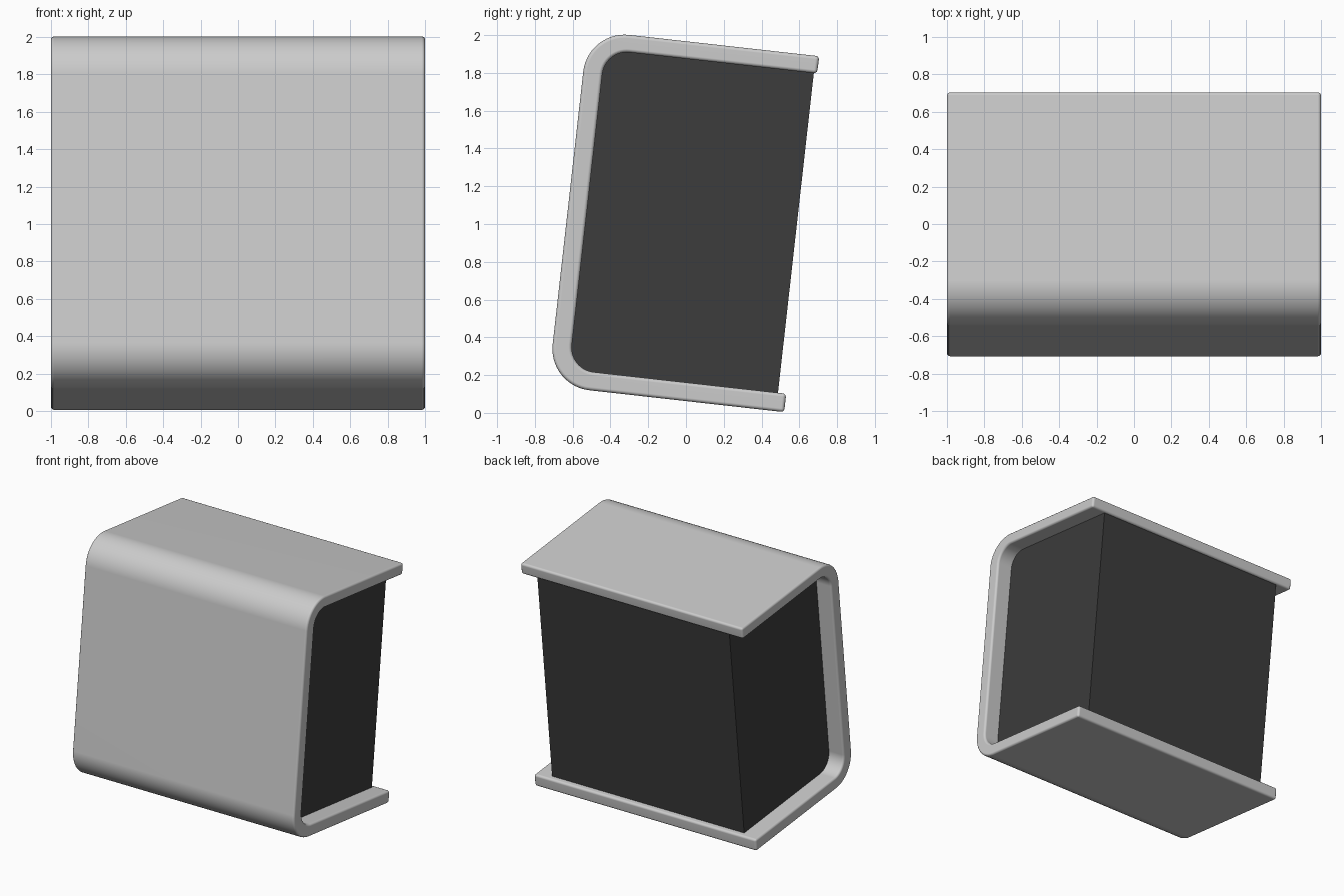
import bpy
from math import sin, cos, radians

if "Cube" in bpy.data.objects:
    bpy.data.objects.remove(bpy.data.objects["Cube"])

TILT = radians(6.4)


def tilted(x, u, v):
    # leaning side-plane coordinates to world space
    return (x, u * cos(TILT) + v * sin(TILT), v * cos(TILT) - u * sin(TILT))


def arc(cu, cv, r, start, end, steps=14):
    angles = [radians(start + (end - start) * i / steps) for i in range(steps + 1)]
    return [(cu + r * cos(a), cv + r * sin(a)) for a in angles]


def extrude_profile(name, profile, half_width):
    n = len(profile)
    verts = [tilted(x, u, v) for x in (-half_width, half_width) for u, v in profile]
    faces = [tuple(range(n))[::-1], tuple(range(n, 2 * n))]
    faces += [(i, (i + 1) % n, n + (i + 1) % n, n + i) for i in range(n)]
    # profile runs clockwise, so flip every face outward
    mesh = bpy.data.meshes.new(name)
    mesh.from_pydata(verts, [], [f[::-1] for f in faces])
    obj = bpy.data.objects.new(name, mesh)
    bpy.context.collection.objects.link(obj)
    return obj


# C-shaped wrap shell: outer outline, then inner outline back
left, bottom, top = -0.742, 0.062, 1.955
in_left, in_bottom, in_top = -0.64, 0.16, 1.863
R, r = 0.22, 0.13
profile = [(0.516, bottom)]
profile += arc(left + R, bottom + R, R, 270, 180)
profile += arc(left + R, top - R, R, 180, 90)
profile += [(0.491, top), (0.489, in_top)]
profile += arc(in_left + r, in_top - r, r, 90, 180)
profile += arc(in_left + r, in_bottom + r, r, 180, 270)
profile += [(0.516, in_bottom)]
shell = extrude_profile("wrap_shell", profile, 1.0)
shell.data.polygons.foreach_set("use_smooth", [True] * len(shell.data.polygons))
bevel = shell.modifiers.new("rounded_edges", 'BEVEL')
bevel.width = 0.018
bevel.segments = 3
bevel.limit_method = 'ANGLE'
bevel.angle_limit = radians(40)
shell.modifiers.new("clean_shading", 'WEIGHTED_NORMAL')

# dark inner body, seated slightly into the shell
body = extrude_profile("inner_body", [(0.472, 0.15), (-0.65, 0.15),
                                      (-0.65, 1.873), (0.472, 1.873)], 0.865)
dark = bpy.data.materials.new("dark_body")
dark.diffuse_color = (0.045, 0.045, 0.045, 1)
dark.use_nodes = True
dark.node_tree.nodes["Principled BSDF"].inputs["Base Color"].default_value = dark.diffuse_color
body.data.materials.append(dark)
